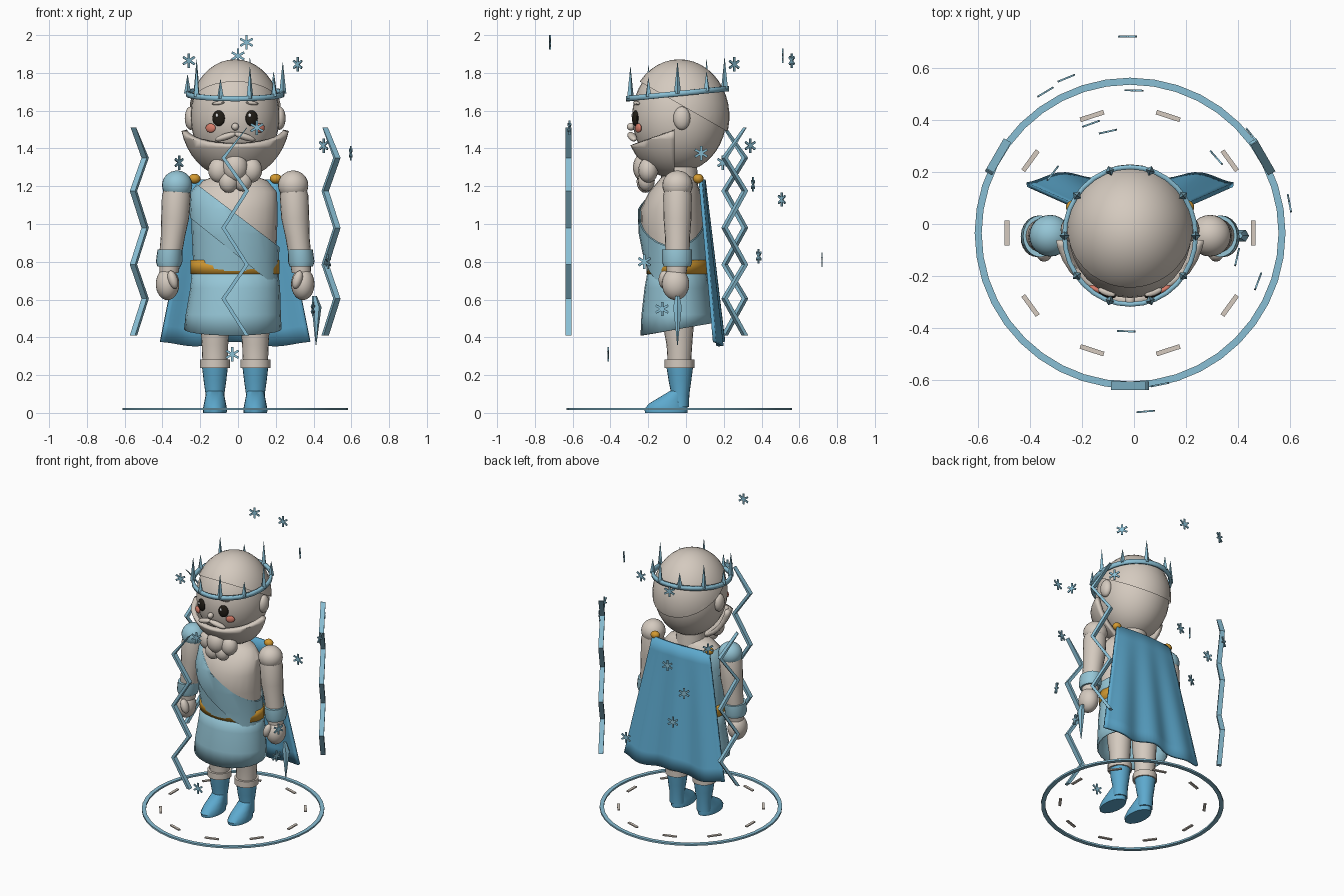
import bpy, bmesh, math
from mathutils import Matrix, Vector

if "Cube" in bpy.data.objects:
    bpy.data.objects.remove(bpy.data.objects["Cube"])

CX, CY = -0.015, -0.035          # figure axis


def material(name, rgb):
    m = bpy.data.materials.new(name)
    m.diffuse_color = (*rgb, 1)
    m.use_nodes = True
    m.node_tree.nodes["Principled BSDF"].inputs["Base Color"].default_value = m.diffuse_color
    return m


STONE = material("pale_stone", (0.66, 0.59, 0.52))
TUNIC = material("frost_blue", (0.30, 0.56, 0.67))
BLUE = material("cape_blue", (0.11, 0.40, 0.62))
ICE = material("ice_blue", (0.25, 0.52, 0.66))
GOLD = material("gold", (0.65, 0.32, 0.03))
PINK = material("cheek_pink", (0.68, 0.20, 0.14))
DARK = material("eye_dark", (0.015, 0.012, 0.008))
WHITE = material("white", (0.9, 0.9, 0.9))


def finish(name, bm, mat):
    bmesh.ops.recalc_face_normals(bm, faces=bm.faces)
    me = bpy.data.meshes.new(name)
    bm.to_mesh(me)
    bm.free()
    me.materials.append(mat)
    ob = bpy.data.objects.new(name, me)
    bpy.context.collection.objects.link(ob)
    return ob


def cut(bm, co, no):
    """Remove everything on the positive side of a plane."""
    geom = bm.verts[:] + bm.edges[:] + bm.faces[:]
    bmesh.ops.bisect_plane(bm, geom=geom, plane_co=co, plane_no=no, clear_outer=True)


def solidify(ob, t, offset=-1):
    m = ob.modifiers.new("thickness", 'SOLIDIFY')
    m.thickness, m.offset = t, offset


def ellipsoid(name, loc, radii, mat, rot=(0, 0, 0), cuts=(), seg=24):
    bm = bmesh.new()
    bmesh.ops.create_uvsphere(bm, u_segments=seg, v_segments=seg * 2 // 3, radius=1)
    r = Matrix.Rotation(rot[2], 4, 'Z') @ Matrix.Rotation(rot[1], 4, 'Y') @ Matrix.Rotation(rot[0], 4, 'X')
    bm.transform(Matrix.Translation(loc) @ r @ Matrix.Diagonal((*radii, 1)))
    for co, no in cuts:
        cut(bm, co, no)
    return finish(name, bm, mat)


def loft(name, rings, mat, seg=24, cap=True, cuts=(), grow=0):
    """Stack of ellipses given as (z, x, y, rx, ry)."""
    bm = bmesh.new()
    rows = []
    for z, x, y, rx, ry in rings:
        rows.append([bm.verts.new((x + (rx + grow) * math.cos(a), y + (ry + grow) * math.sin(a), z))
                     for a in (2 * math.pi * i / seg for i in range(seg))])
    for a, b in zip(rows, rows[1:]):
        for i in range(seg):
            j = (i + 1) % seg
            bm.faces.new((a[i], a[j], b[j], b[i]))
    if cap:
        bm.faces.new(rows[0])
        bm.faces.new(rows[-1])
    for co, no in cuts:
        cut(bm, co, no)
    return finish(name, bm, mat)


def add_box(bm, size, mat4):
    bmesh.ops.create_cube(bm, size=1, matrix=mat4 @ Matrix.Diagonal((*size, 1)))


# torso, tunic and sash
body = [(0.70, CX, -.05, .215, .145), (0.80, CX, -.055, .215, .15), (0.95, CX, -.07, .222, .165),
        (1.08, CX, -.075, .225, .165), (1.17, CX, -.06, .22, .135), (1.23, CX, -.045, .17, .10),
        (1.26, CX, -.04, .09, .08)]
loft("torso", body, STONE)
upper = ((0, 0, 1.045), (.76, 0, 1))
loft("tunic_top", body, TUNIC, cap=False, cuts=[upper], grow=.008)
loft("sash", body, TUNIC, cap=False, grow=.016, cuts=[upper, ((0, 0, .83), (-.8, 0, -1))])
loft("neck", [(1.2, CX, CY, .1, .1), (1.36, CX, CY, .09, .09)], STONE)

# skirt and belt
skirt = loft("skirt", [(0.78, CX, -.048, .225, .15), (.66, CX, -.048, .238, .172),
                       (.52, CX - .01, -.046, .252, .19), (.36, CX - .015, -.045, .265, .198)],
             TUNIC, cap=False, cuts=[((0, -.24, .41), (0, .17, -1))])
solidify(skirt, .01)
belt = loft("belt", [(.735, CX, -.048, .236, .16), (.81, CX, -.048, .236, .16)], GOLD, cap=False)
solidify(belt, .02)

# arms, legs
for s, side in ((-1, "left"), (1, "right")):
    X = lambda d: CX + s * d
    loft(side + "_arm", [(1.22, X(.307), -.045, .06, .06), (1.15, X(.312), -.045, .076, .076),
                         (1.03, X(.318), -.045, .074, .074), (.93, X(.33), -.045, .064, .066),
                         (.84, X(.342), -.045, .06, .064), (.74, X(.35), -.05, .05, .052)], STONE, 20)
    ellipsoid(side + "_shoulder", (X(.307), -.045, 1.205), (.08, .08, .078),
              TUNIC if s < 0 else STONE)
    cuff = loft(side + "_cuff", [(.775, X(.35), -.047, .062, .072), (.80, X(.35), -.047, .07, .08),
                                 (.865, X(.345), -.047, .066, .08)], TUNIC, 20)
    ellipsoid(side + "_hand", (X(.358), -.055, .682), (.062, .072, .085), STONE)
    ellipsoid(side + "_thumb", (X(.33), -.115, .705), (.026, .03, .05), STONE, (0, s * .3, 0), seg=14)

    L = X(.107)
    loft(side + "_leg", [(.62, L, -.04, .085, .09), (.45, L, -.04, .076, .08), (.36, L, -.035, .07, .068),
                         (.3, L, -.035, .068, .064), (.2, L, -.035, .06, .06)], STONE, 20)
    loft(side + "_boot_rim", [(.238, L, -.035, .08, .08), (.282, L, -.035, .08, .08)], STONE, 16)
    loft(side + "_boot", [(.03, L, -.03, .05, .045), (.10, L, -.03, .05, .048), (.17, L, -.032, .06, .06),
                          (.24, L, -.033, .068, .07)], BLUE, 20)
    loft(side + "_foot", [(0, L, -.105, .062, .112), (.02, L, -.105, .064, .115), (.05, L, -.095, .058, .10),
                          (.08, L, -.07, .052, .075), (.115, L, -.04, .045, .047)], BLUE, 20)

    # ears, face features and clasps
    ellipsoid(side + "_ear", (X(.235), -.022, 1.56), (.032, .045, .062), STONE, seg=16)
    ellipsoid(side + "_eye", (X(.087), -.268, 1.56), (.034, .016, .042), DARK, (0, 0, s * .3), seg=18)
    ellipsoid(side + "_eye_glint", (X(.087) - .01, -.285, 1.575), (.008, .004, .01), WHITE, seg=10)
    ellipsoid(side + "_brow", (X(.09), -.262, 1.64), (.036, .014, .010), STONE, (0, s * .12, s * .35), seg=12)
    ellipsoid(side + "_cheek", (X(.13), -.252, 1.508), (.03, .012, .024), PINK, (0, 0, s * .5), seg=16)
    ellipsoid(side + "_moustache", (X(.05), -.285, 1.462), (.062, .022, .018), STONE,
              (0, s * .3, s * .25), seg=16)
    ellipsoid(side + "_clasp", (X(.215), .065, 1.24), (.032, .028, .026), GOLD, seg=14)

# head, hair cap, beard
HEAD = (CX, CY, 1.57)
ellipsoid("head", HEAD, (.236, .25, .293), STONE, seg=32)
ellipsoid("hair_cap", HEAD, (.246, .265, .302), STONE, seg=32,
          cuts=[((0, -.15, 1.70), (0, -.57, -1))])
beard = ellipsoid("beard", (CX, CY, 1.57), (.265, .262, .305), STONE, seg=32,
                  cuts=[((0, -.06, 1.50), (0, -.35, 1)), ((0, -.06, 1.4), (0, 1, 0))])
solidify(beard, .03)
ellipsoid("nose", (CX, -.292, 1.515), (.02, .022, .02), STONE, seg=14)
for i, (x, y, z, r) in enumerate([(0, -.22, 1.30, .068), (-.085, -.2, 1.285, .058), (.085, -.2, 1.285, .058),
                                  (-.035, -.215, 1.225, .052), (.04, -.21, 1.23, .05)]):
    ellipsoid("beard_curl_%d" % i, (CX + x, y, z), (r, r * .9, r * 1.15), STONE, seg=16)

# crown: tilted band with alternating tall and short spikes
R, CC, TILT = .252, Vector((CX, -.045, 1.69)), .10
band = loft("crown_band", [(CC.z - .014, CX, CC.y, R, R + .012), (CC.z + .014, CX, CC.y, R, R + .012)],
            ICE, 32, cap=False)
for v in band.data.vertices:
    v.co.z += TILT * (v.co.y - CC.y)
solidify(band, .018, 0)
bm = bmesh.new()
for i in range(10):
    a = i * math.tau / 10
    h = .165 if i % 2 == 0 else .10
    y = (R + .01) * math.sin(a)
    m = Matrix.Translation(CC + Vector((R * math.cos(a), y, TILT * y + h / 2)))
    bmesh.ops.create_cone(bm, cap_ends=True, segments=4, radius1=.019, radius2=.001, depth=h,
                          matrix=m @ Matrix.Rotation(a, 4, 'Z'))
finish("crown_spikes", bm, ICE)

# cape with folds growing towards the hem
bm = bmesh.new()
NU, NV = 32, 10
grid = []
for j in range(NV + 1):
    v = j / NV
    row = []
    for i in range(NU + 1):
        u = 2 * i / NU - 1
        row.append(bm.verts.new((CX + u * (.225 + .172 * v),
                                 .095 + .09 * v - .02 * u * u + .014 * v * math.cos(u * 9.4),
                                 1.235 - .87 * v + .012 * v * math.cos(u * 6))))
    grid.append(row)
for a, b in zip(grid, grid[1:]):
    for i in range(NU):
        bm.faces.new((a[i], a[i + 1], b[i + 1], b[i]))
solidify(finish("cape", bm, BLUE), .018, 0)

# icicle held in the right hand
loft("icicle", [(.36, .413, -.045, .002, .002), (.56, .416, -.045, .026, .026),
                (.62, .405, -.045, .012, .012)], ICE, 6)

# ground ring and dashes
bm = bmesh.new()
rows = []
for r, z in ((.570, .014), (.597, .014), (.597, .026), (.570, .026)):
    rows.append([bm.verts.new((CX + r * math.cos(k * math.tau / 40), CY + r * math.sin(k * math.tau / 40), z))
                 for k in range(40)])
for q in range(4):
    a, b = rows[q], rows[(q + 1) % 4]
    for k in range(40):
        bm.faces.new((a[k], a[(k + 1) % 40], b[(k + 1) % 40], b[k]))
finish("ground_ring", bm, ICE)
bm = bmesh.new()
for i in range(10):
    add_box(bm, (.018, .095, .008), Matrix.Translation((CX, CY, .02)) @
            Matrix.Rotation(i * math.tau / 10, 4, 'Z') @ Matrix.Translation((.473, 0, 0)))
finish("ground_dashes", bm, STONE)

# three zigzag bolts around the ring
zs = (1.51, 1.35, 1.175, .98, .785, .605, .41)
for n, ang in enumerate((30, 150, 270)):
    bm = bmesh.new()
    prev = None
    for k, z in enumerate(zs):
        t = .062 if k % 2 == 0 else -.062
        w = .002 if k == 0 else .011
        ring = [bm.verts.new(p) for p in ((.57, t - w, z), (.602, t - w, z), (.602, t + w, z), (.57, t + w, z))]
        if prev:
            for q in range(4):
                bm.faces.new((prev[q], prev[(q + 1) % 4], ring[(q + 1) % 4], ring[q]))
        else:
            bm.faces.new(ring)
        prev = ring
    bm.faces.new(prev)
    bm.transform(Matrix.Translation((CX, CY, 0)) @ Matrix.Rotation(math.radians(ang), 4, 'Z'))
    finish("bolt_%d" % n, bm, ICE)

# floating snowflakes, each facing outwards
flakes = [(-.26, .56, 1.865), (.045, -.72, 1.962), (0, .513, 1.89), (.316, .255, 1.845), (-.312, .195, 1.325),
          (.453, .34, 1.415), (.597, .08, 1.375), (.10, -.617, 1.51), (-.03, -.412, .31), (.396, -.127, .55),
          (.477, -.22, .80), (-.34, .507, 1.13), (-.025, .72, .81), (-.165, .385, .83), (-.10, .355, 1.21)]
bm = bmesh.new()
for p in flakes:
    face = Matrix.Translation(p) @ Matrix.Rotation(math.atan2(p[1] - CY, p[0] - CX), 4, 'Z')
    for k in range(3):
        add_box(bm, (.007, .012, .076), face @ Matrix.Rotation(k * math.pi / 3, 4, 'X'))
finish("snowflakes", bm, ICE)

# smooth shading with sharp edges kept
for ob in bpy.context.collection.objects:
    ob.select_set(True)
    bpy.context.view_layer.objects.active = ob
bpy.ops.object.shade_smooth_by_angle(angle=math.radians(35))
